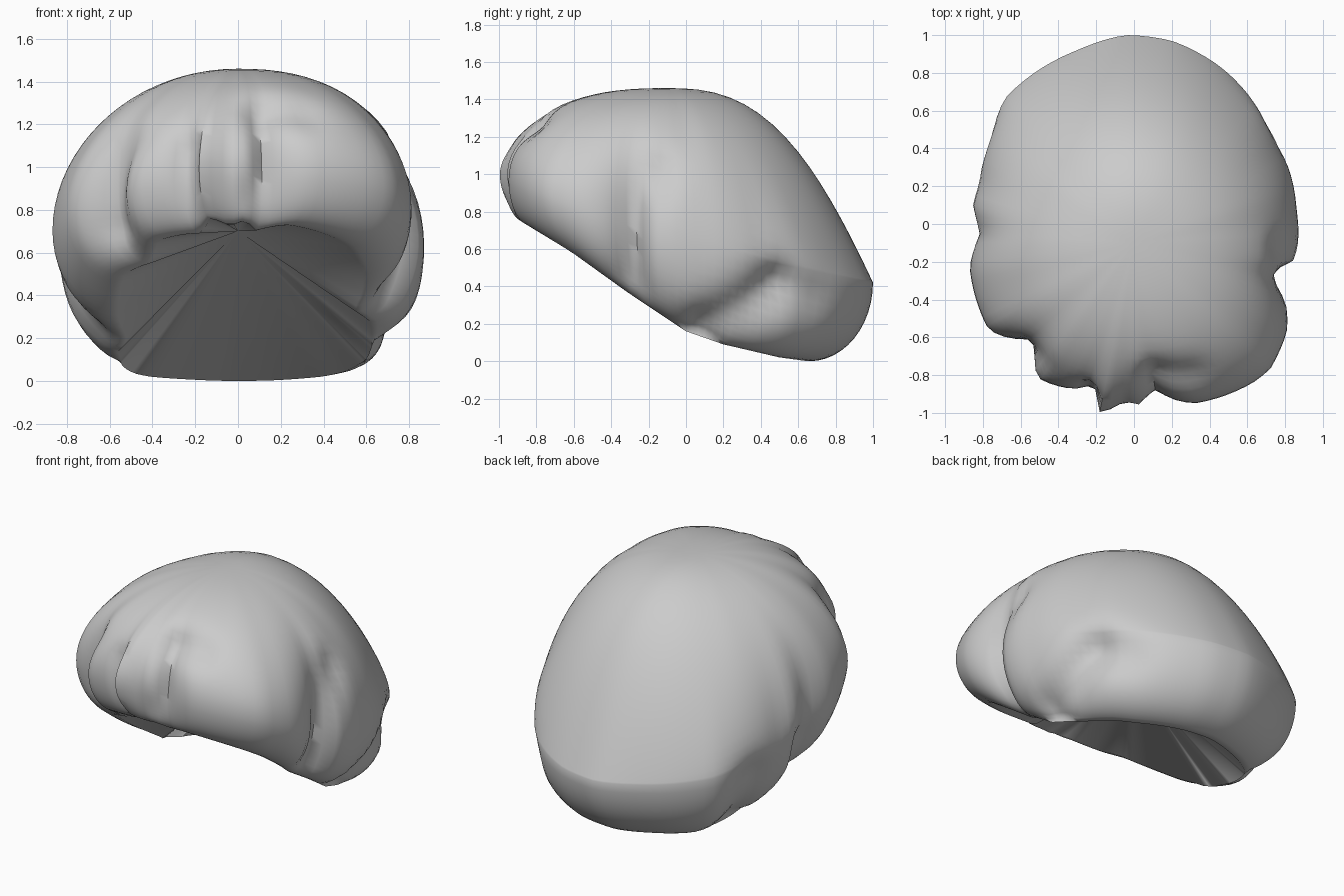
import bpy, math
from mathutils import Vector
from mathutils.geometry import intersect_point_line

if "Cube" in bpy.data.objects:
    bpy.data.objects.remove(bpy.data.objects["Cube"])

# plan outline with the lumpy lock ends (seen from the top)
OUTLINE = [(-.05, 1), (.2, .97), (.5, .8), (.69, .61), (.78, .4), (.86, .08), (.86, -.2), (.75, -.29),
           (.81, -.45), (.81, -.57), (.72, -.77), (.63, -.84), (.32, -.95), (.11, -.9), (.05, -.99),
           (-.05, -.94), (-.18, -1.01), (-.23, -.88), (-.35, -.87), (-.52, -.82), (-.57, -.64),
           (-.77, -.56), (-.87, -.23), (-.82, -.05), (-.86, .1), (-.82, .22), (-.78, .45),
           (-.68, .67), (-.3, .92)]
AX, AY, TOP = 0.0, -0.1, 1.47
N, UP, LOW = 110, 20, 12

# creases between locks: start, end, width, depth
CREASES = [((.09, -.85, 1.28), (.07, -1, .8), .08, .05),
           ((-.23, -.9, 1.1), (-.2, -.95, .8), .07, .05),
           ((-.55, -.75, 1.15), (-.55, -.65, .75), .1, .05),
           ((.8, -.15, 1.05), (.75, -.3, .45), .1, .05),
           ((.72, .1, .2), (.74, .5, .4), .13, .08),
           ((.7, .55, .4), (.6, .65, .35), .13, .05),
           ((-.72, -.0, .2), (-.84, .0, .5), .12, .06),
           ((-.65, .4, .1), (-.75, .4, .4), .14, .08),
           ((.15, -.8, 1.28), (.3, -.8, 1.25), .1, .04)]


def lerp_table(x, table):
    if x <= table[0][0]:
        return table[0][1]
    for (a, u), (b, v) in zip(table, table[1:]):
        if x <= b:
            return u + (v - u) * (x - a) / (b - a)
    return table[-1][1]


# radius of the outline around the crown
polar = sorted((math.atan2(y - AY, x - AX), math.hypot(x - AX, y - AY)) for x, y in OUTLINE)
tau = 2 * math.pi
polar = [(polar[-1][0] - tau, polar[-1][1])] + polar + [(polar[0][0] + tau, polar[0][1])]
angles = [-math.pi + tau * i / N for i in range(N)]
rad = [lerp_table(a, polar) for a in angles]
soft = [sum(rad[(i + k) % N] for k in range(-8, 9)) / 17 for i in range(N)]


def crease(p):
    c = Vector((0, 0, .7))
    d = 0
    for a, b, w, depth in CREASES:
        a, b = Vector(a), Vector(b)
        t = intersect_point_line(p, a, b)[1]
        q = a + (b - a) * min(1, max(0, t))
        d += depth * math.exp(-((p - q).length / w) ** 2)
    return p + (c - p).normalized() * d


verts, faces = [Vector((AX, AY, TOP))], []
cols = []
for i, a in enumerate(angles):
    ca, sa = math.cos(a), math.sin(a)
    py = AY + rad[i] * sa
    zeq = lerp_table(py, [(-1, 1.0), (-.6, .84), (0, .62), (1, .43)])
    back, front, left = max(0, sa) ** 1.5, max(0, -sa) ** 3, max(0, -ca)
    p, e = 2.3 + .2 * front + .3 * back - .3 * left, .5 + .5 * back
    col = []
    # crown down to the widest line
    for j in range(1, UP + 1):
        s = math.sin(j / UP * math.pi / 2)
        r = soft[i] + (rad[i] - soft[i]) * s ** 6
        z = zeq + (TOP - zeq) * max(0, 1 - s ** p) ** e
        col.append(Vector((AX + r * s * ca, AY + r * s * sa, z)))
    # curl under to the rim
    wide = col[-1]
    inset = .72 - .09 * left * (1 - abs(sa))
    rx, ry = wide.x * inset, wide.y * (.66 if wide.y > 0 else .88)
    rz = lerp_table(ry, [(-.9, .78), (-.6, .59), (-.3, .37), (0, .17), (.2, .1), (.5, .03), (.65, .01)])
    for j in range(1, LOW + 1):
        t = j / LOW * math.pi / 2
        c, s = math.cos(t), math.sin(t)
        col.append(Vector((rx + (wide.x - rx) * c, ry + (wide.y - ry) * c, zeq + (rz - zeq) * s)))
    cols.append([crease(v) for v in col[:-1]] + [col[-1]])

M = UP + LOW
for col in cols:
    verts += col
idx = lambda i, j: 1 + (i % N) * M + j
for i in range(N):
    faces.append((0, idx(i, 0), idx(i + 1, 0)))
    for j in range(M - 1):
        faces.append((idx(i, j), idx(i, j + 1), idx(i + 1, j + 1), idx(i + 1, j)))
# hollow underside fan
verts.append(Vector((0.0, 0, .71)))
for i in range(N):
    faces.append((idx(i, M - 1), len(verts) - 1, idx(i + 1, M - 1)))

# stand on z = 0
low = min(v.z for v in verts)
mesh = bpy.data.meshes.new("hair_shell")
mesh.from_pydata([(v.x, v.y, v.z - low) for v in verts], [], faces)
hair = bpy.data.objects.new("hair_shell", mesh)
bpy.context.collection.objects.link(hair)
bpy.context.view_layer.objects.active = hair
hair.select_set(True)
bpy.ops.object.shade_smooth_by_angle(angle=math.radians(70))
